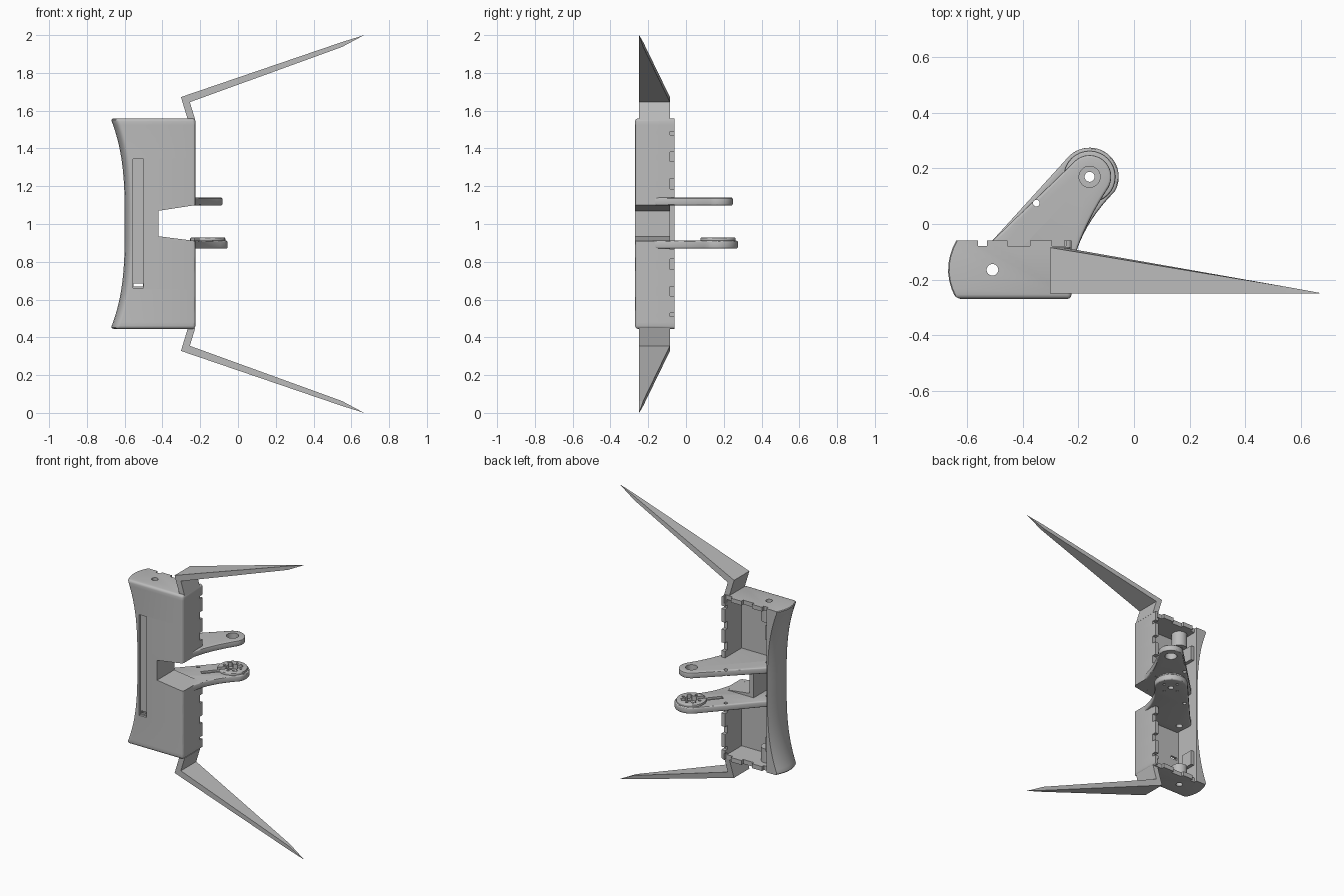
import bpy, bmesh, math
from mathutils import Vector

if "Cube" in bpy.data.objects:
    bpy.data.objects.remove(bpy.data.objects["Cube"])

grey = bpy.data.materials.new("plain_grey")
grey.use_nodes = True
COLOR = (0.5, 0.5, 0.5, 1)
grey.diffuse_color = COLOR
grey.node_tree.nodes["Principled BSDF"].inputs["Base Color"].default_value = COLOR


def make(name, bm):
    bmesh.ops.recalc_face_normals(bm, faces=bm.faces)
    mesh = bpy.data.meshes.new(name)
    bm.to_mesh(mesh)
    bm.free()
    mesh.materials.append(grey)
    ob = bpy.data.objects.new(name, mesh)
    bpy.context.collection.objects.link(ob)
    return ob


def loft(name, rings):
    bm = bmesh.new()
    rows = [[bm.verts.new(p) for p in ring] for ring in rings]
    n = len(rows[0])
    for a, b in zip(rows, rows[1:]):
        for i in range(n):
            j = (i + 1) % n
            bm.faces.new((a[i], a[j], b[j], b[i]))
    bm.faces.new(rows[0])
    bm.faces.new(rows[-1])
    return make(name, bm)


def slab(name, pts, z0, z1):
    return loft(name, [[(x, y, z) for x, y in pts] for z in (z0, z1)])


def box(x0, x1, y0, y1, z0, z1, name="cutter"):
    return slab(name, [(x0, y0), (x1, y0), (x1, y1), (x0, y1)], z0, z1)


def disc(x, y, r, z0, z1, name="cutter", n=32):
    turn = 2 * math.pi / n
    return slab(name, [(x + r * math.cos(i * turn), y + r * math.sin(i * turn)) for i in range(n)], z0, z1)


def apply(ob, mod):
    bpy.ops.object.select_all(action="DESELECT")
    bpy.context.view_layer.objects.active = ob
    ob.select_set(True)
    bpy.ops.object.modifier_apply(modifier=mod.name)


def combine(ob, *others, op="DIFFERENCE"):
    for other in others:
        mod = ob.modifiers.new("combine", "BOOLEAN")
        mod.operation, mod.solver, mod.object = op, "EXACT", other
        apply(ob, mod)
        bpy.data.objects.remove(other)


def bevel(ob, width):
    mod = ob.modifiers.new("bevel", "BEVEL")
    mod.width, mod.segments, mod.limit_method = width, 3, "ANGLE"
    mod.angle_limit = math.radians(40)
    apply(ob, mod)


def smooth(ob):
    bpy.ops.object.select_all(action="DESELECT")
    bpy.context.view_layer.objects.active = ob
    ob.select_set(True)
    bpy.ops.object.shade_smooth_by_angle(angle=math.radians(30))


def mirror_box(x0, x1, y0, y1, d0, d1):
    return [box(x0, x1, y0, y1, *sorted((1 + s * d0, 1 + s * d1))) for s in (-1, 1)]


# Curved outer casing, waisted at mid height and open at the back
HALF = 0.557
rings = []
for i in range(33):
    u = i / 16 - 1
    waist = 0.075 * (1 - abs(u) ** 3)
    ring = [(-0.225, -0.02), (-0.225, -0.27)]
    for k in range(9):
        y = -0.27 + 0.25 * k / 8
        ring.append((-0.675 + waist + 2.6 * (y + 0.165) ** 2, y))
    rings.append([(x, y, 1.002 + u * HALF) for x, y in ring])
casing = loft("casing", rings)
bevel(casing, 0.016)
combine(casing, box(-1, 0, -0.06, 0.1, 0, 2),
        box(-0.563, -0.252, -0.238, 0.1, 0.475, 1.53))

# Side notch, front groove and its small through opening
NOTCH = [(-0.15, 0.9), (-0.225, 0.91), (-0.42, 0.935), (-0.42, 1.07), (-0.225, 1.1), (-0.15, 1.11)]
combine(casing, loft("cutter", [[(x, y, z) for x, z in NOTCH] for y in (-0.4, 0)]),
        box(-0.555, -0.5, -0.4, -0.254, 0.66, 1.345),
        box(-0.553, -0.502, -0.4, -0.2, 0.668, 0.686))

# Interlocking teeth along the open rim
for d0, d1 in ((0, 0.135), (0.185, 0.24), (0.33, 0.38), (0.47, 0.49)):
    combine(casing, *mirror_box(-0.26, -0.2, -0.085, 0, d0, d1))
for x0, x1 in ((-0.563, -0.53), (-0.455, -0.375), (-0.295, -0.245)):
    combine(casing, *mirror_box(x0, x1, -0.08, 0, 0.51, 0.6))

# Inner walls around the notch
LINER = [(-0.226, 1.1), (-0.42, 1.07), (-0.42, 0.935), (-0.226, 0.91),
         (-0.226, 0.875), (-0.45, 0.9), (-0.45, 1.105), (-0.226, 1.135)]
liner = loft("notch_liner", [[(x, y, z) for x, z in LINER] for y in (-0.25, -0.085)])

# Rod sleeves and retaining tabs inside both ends
ROD = (-0.51, -0.165)
sleeves = []
for s, side in ((1, "upper"), (-1, "lower")):
    za, zb = sorted((1 + s * 0.43, 1 + s * 0.54))
    sleeves.append(disc(*ROD, 0.05, za, zb, side + "_rod_sleeve"))
    za, zb = sorted((1 + s * 0.33, 1 + s * 0.43))
    box(-0.57, -0.54, -0.17, -0.085, za, zb, side + "_retaining_tab")

# Two hinge arms reaching out of the back
HUB = Vector((-0.16, 0.17))


def arm(name, radius, z0, z1):
    pts = []
    for k in range(25):
        a = math.radians(138 - 168 * k / 24)
        pts.append((HUB.x + radius * math.cos(a), HUB.y + radius * math.sin(a)))
    start, end, pull = Vector(pts[-1]), Vector((-0.203, -0.085)), Vector((-0.165, 0.02))
    for k in range(1, 9):
        t = k / 8
        p = (1 - t) ** 2 * start + 2 * t * (1 - t) * pull + t * t * end
        pts.append((p.x, p.y))
    pts += [(-0.235, -0.2), (-0.24, -0.25), (-0.56, -0.25), (-0.57, -0.12), (-0.515, -0.065)]
    ob = slab(name, pts, z0, z1)
    bevel(ob, 0.009)
    return ob


upper = arm("upper_arm", 0.078, 1.098, 1.14)
lower = arm("lower_arm", 0.105, 0.87, 0.912)
pad = disc(*HUB, 0.093, 0.9, 0.928, "pad")
bevel(pad, 0.006)
combine(lower, pad, op="UNION")
combine(upper, disc(*HUB, 0.038, 1, 1.2))


# Cross shaped recess in the lower arm's pad
def bar(angle, back, front, width):
    d = Vector((math.cos(angle), math.sin(angle)))
    n = Vector((-d.y, d.x)) * width
    ends = [HUB + d * front + n, HUB + d * back + n, HUB + d * back - n, HUB + d * front - n]
    return slab("cutter", [tuple(p) for p in ends], 0.899, 1)


slant = math.radians(50)
combine(lower, disc(*HUB, 0.04, 0.895, 1), bar(slant, -0.2, 0.065, 0.016),
        bar(slant + math.pi / 2, -0.065, 0.065, 0.014), disc(*HUB, 0.018, 0.8, 1))
for k in range(4):
    a = slant + math.pi / 4 + k * math.pi / 2
    combine(lower, disc(HUB.x + 0.058 * math.cos(a), HUB.y + 0.058 * math.sin(a), 0.009, 0.8, 1, n=16))

# Straight bores shared by casing, sleeves and arms
for ob in (casing, upper, lower, *sleeves):
    combine(ob, disc(*ROD, 0.021, 0.2, 1.8))
for ob in (upper, lower):
    combine(ob, disc(-0.352, 0.075, 0.012, 0.5, 1.5, n=16))
    smooth(ob)
for ob in (casing, *sleeves):
    smooth(ob)

# Swept blades with angled roots
BLADE = [(-0.265, 1.55), (-0.226, 1.55), (-0.255, 1.645), (0.55, 1.937),
         (0.668, 2.0), (0.55, 1.963), (-0.302, 1.672)]


def blade_back(x):
    return -0.085 - 0.163 * max(0, x + 0.226) / 0.894


for s, side in ((1, "upper"), (-1, "lower")):
    loft(side + "_blade", [[(x, y(x), 1 + s * (z - 1)) for x, z in BLADE]
                           for y in (lambda x: -0.25, blade_back)])
